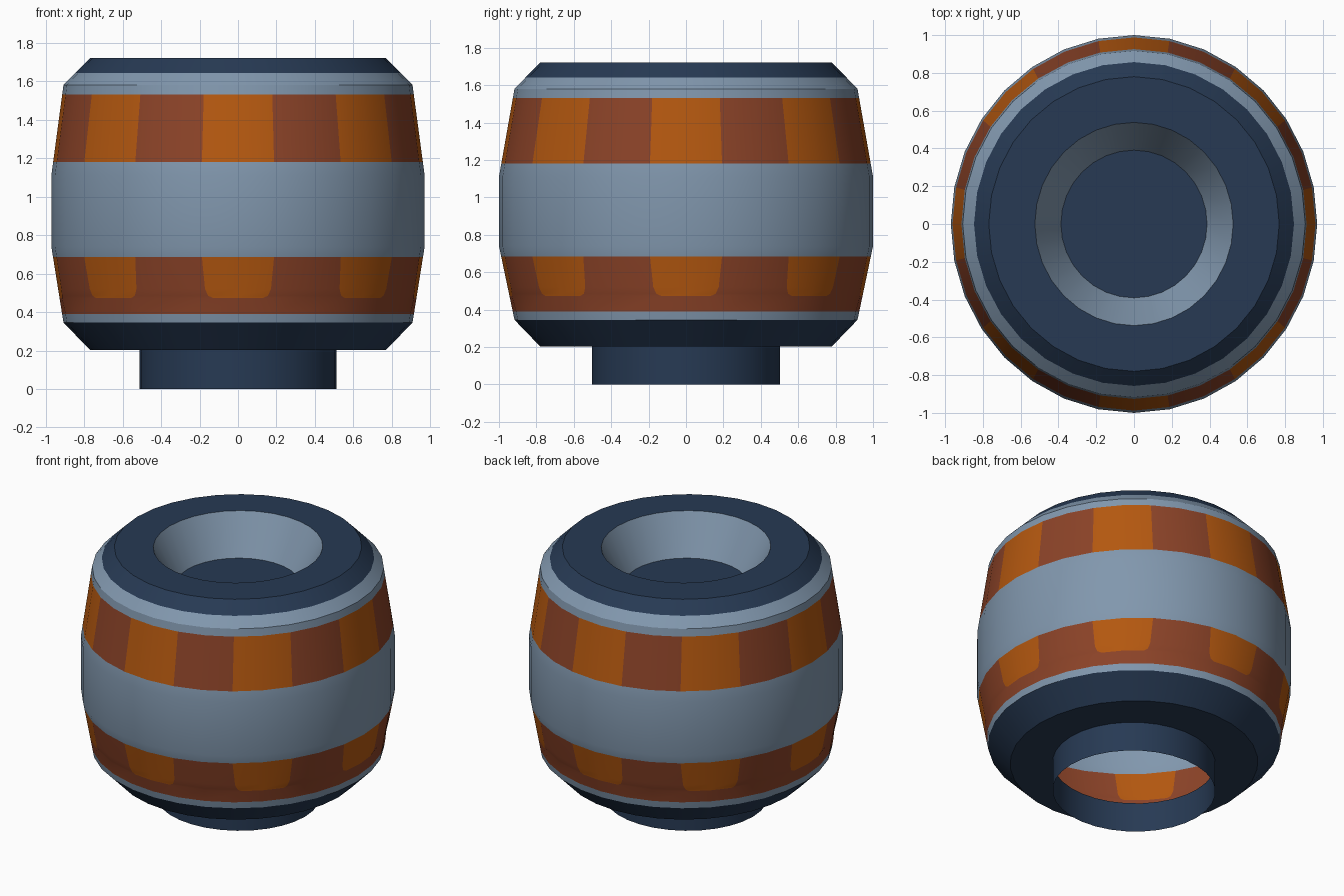
import bpy, bmesh, math

if "Cube" in bpy.data.objects:
    bpy.data.objects.remove(bpy.data.objects["Cube"])

N = 32  # sides of the barrel; painted stripes are two sides wide, eight around


def material(name, rgb):
    m = bpy.data.materials.new(name)
    m.diffuse_color = (*rgb, 1)
    m.use_nodes = True
    m.node_tree.nodes["Principled BSDF"].inputs["Base Color"].default_value = m.diffuse_color
    return m


NAVY, STEEL, BROWN, ORANGE = range(4)
MATS = [material("navy", (0.02, 0.042, 0.088)),
        material("steel_blue", (0.22, 0.31, 0.42)),
        material("brown", (0.26, 0.056, 0.021)),
        material("orange", (0.46, 0.098, 0.005))]


def lathe(name, rows, paint, floor=False):
    """rows: (x radius, y radius, z, inward pull of the stripe edges)."""
    bm = bmesh.new()
    rings = []
    for rx, ry, z, pull in rows:
        pts = [(rx * math.cos(2 * math.pi * j / N), ry * math.sin(2 * math.pi * j / N))
               for j in range(N)]
        ring = []
        for j, (x, y) in enumerate(pts):
            step = {1: -1, 3: 1}.get(j % 4, 0)  # toward the stripe centre
            tx, ty = pts[(j + step) % N]
            ring.append(bm.verts.new((x + (tx - x) * pull, y + (ty - y) * pull, z)))
        rings.append(ring)
    for i in range(len(rings) - 1):
        for j in range(N):
            k = (j + 1) % N
            f = bm.faces.new((rings[i][j], rings[i][k], rings[i + 1][k], rings[i + 1][j]))
            zc = (rows[i][2] + rows[i + 1][2]) / 2
            f.material_index = paint(zc, j % 4 in (0, 3))
    if floor:
        bm.faces.new(rings[-1]).material_index = NAVY
    me = bpy.data.meshes.new(name)
    bm.to_mesh(me)
    bm.free()
    for m in MATS:
        me.materials.append(m)
    me.shade_smooth()
    me.set_sharp_from_angle(angle=math.radians(30))
    ob = bpy.data.objects.new(name, me)
    bpy.context.collection.objects.link(ob)
    return ob


def shell_paint(z, stripe):
    if 1.18 < z < 1.53:
        return ORANGE if stripe else BROWN
    if 0.475 < z < 0.685:
        return ORANGE if stripe else BROWN
    if 0.39 < z < 0.475:
        return BROWN
    return STEEL


def shell_row(z, pull=0):
    # straight middle, tapering to both rims
    t = max(0, (0.74 - z) / 0.395, (z - 1.11) / 0.47)
    return (0.97 - 0.063 * t, 1.0 - 0.083 * t, z, pull)


# barrel shell with painted bands and round-cornered lower stripes
lathe("barrel_shell",
      [shell_row(0.345), shell_row(0.39), shell_row(0.473, 0.28), shell_row(0.485, 0.14),
       shell_row(0.52, 0.06), shell_row(0.685), shell_row(0.74), shell_row(1.11),
       shell_row(1.18), shell_row(1.53), shell_row(1.58)], shell_paint)

# open neck, flat underside and lower chamfer
lathe("base_and_neck",
      [(0.513, 0.502, 0, 0), (0.513, 0.502, 0.203, 0), (0.769, 0.78, 0.203, 0),
       (0.907, 0.917, 0.345, 0)], lambda z, s: NAVY)

# upper chamfer, flat rim and tapered recess with a floor
lathe("top_and_recess",
      [(0.907, 0.917, 1.58, 0), (0.847, 0.857, 1.642, 0), (0.769, 0.78, 1.72, 0),
       (0.525, 0.538, 1.72, 0), (0.387, 0.391, 1.46, 0)],
      lambda z, s: STEEL if 1.58 < z < 1.625 else NAVY, floor=True)
